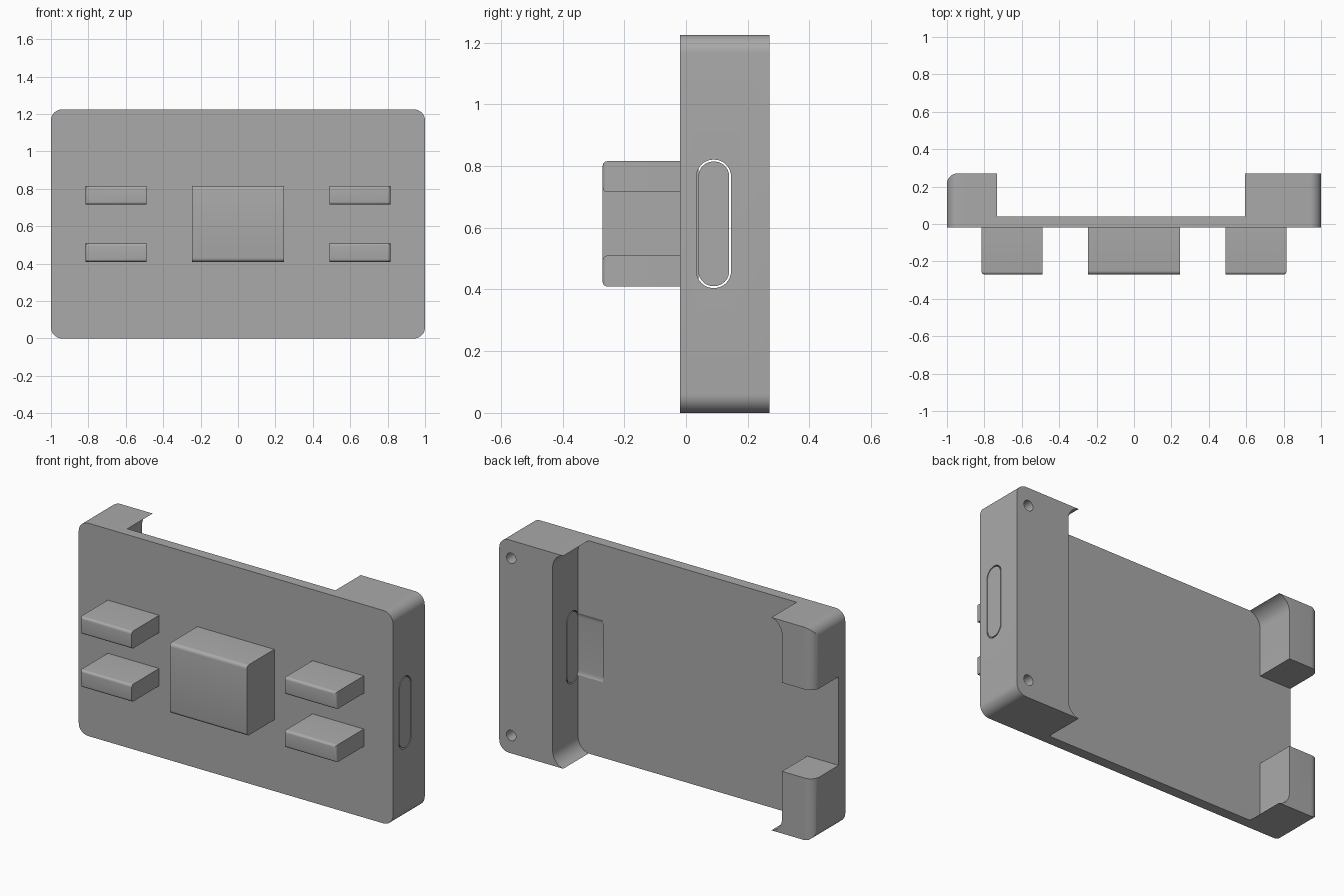
import bpy, bmesh, math
from mathutils import Vector

if "Cube" in bpy.data.objects:
    bpy.data.objects.remove(bpy.data.objects["Cube"], do_unlink=True)

grey = bpy.data.materials.new("plain grey")
grey.use_nodes = True
COLOUR = (0.4, 0.4, 0.4, 1)
grey.diffuse_color = COLOUR
grey.node_tree.nodes["Principled BSDF"].inputs["Base Color"].default_value = COLOUR

H = 1.225                            # height of the case
FRONT, FLOOR, BACK = -0.02, 0.04, 0.27
MID = H / 2


def rounded(a0, a1, b0, b1, r, steps=10):
    """Outline of a rounded rectangle."""
    points = []
    corners = ((a1 - r, b1 - r), (a0 + r, b1 - r), (a0 + r, b0 + r), (a1 - r, b0 + r))
    for quarter, (a, b) in enumerate(corners):
        for i in range(steps + 1):
            t = (quarter + i / steps) * math.pi / 2
            points.append((a + r * math.cos(t), b + r * math.sin(t)))
    return points


def prism(name, outline, axis, low, high):
    """Extrude an outline along one axis; its two numbers fill the other axes."""
    def place(a, b, c):
        return {"x": (c, a, b), "y": (a, c, b), "z": (a, b, c)}[axis]
    bm = bmesh.new()
    face = bm.faces.new([bm.verts.new(place(a, b, low)) for a, b in outline])
    new = bmesh.ops.extrude_face_region(bm, geom=[face])["geom"]
    shift = Vector(place(0, 0, high - low))
    bmesh.ops.translate(bm, vec=shift, verts=[v for v in new if isinstance(v, bmesh.types.BMVert)])
    bmesh.ops.recalc_face_normals(bm, faces=bm.faces)
    mesh = bpy.data.meshes.new(name)
    bm.to_mesh(mesh)
    bm.free()
    mesh.materials.append(grey)
    obj = bpy.data.objects.new(name, mesh)
    bpy.context.collection.objects.link(obj)
    return obj


def box(name, x0, x1, y0, y1, z0, z1):
    return prism(name, [(x0, y0), (x1, y0), (x1, y1), (x0, y1)], "z", z0, z1)


def cut(obj, cutter):
    mod = obj.modifiers.new("cut", "BOOLEAN")
    mod.operation, mod.solver, mod.object = "DIFFERENCE", "EXACT", cutter
    bpy.context.view_layer.objects.active = obj
    bpy.ops.object.modifier_apply(modifier=mod.name)
    bpy.data.objects.remove(cutter, do_unlink=True)


def circle(a, b, r, n=24):
    return [(a + r * math.cos(i * math.tau / n), b + r * math.sin(i * math.tau / n)) for i in range(n)]


# Case: rounded slab with a pocket open at the back, top and bottom
case = prism("case", rounded(-1, 1, 0, H, 0.06), "y", FRONT, BACK)
cut(case, prism("pocket_cutter", rounded(-0.8, 0.66, -0.002, H + 0.002, 0.085), "y", FLOOR, 0.5))

# Gap that leaves two separate corner blocks on the right end
cut(case, box("gap_cutter", -1.2, -0.7, FLOOR, 0.5, MID - 0.255, MID + 0.255))

# Rounded outer back edge of the corner blocks
R = 0.055
arc = [(-1 + R - R * math.cos(t), BACK - R + R * math.sin(t))
       for t in (i * math.pi / 16 for i in range(9))]
cut(case, prism("edge_cutter", arc + [(-1 + R, 0.4), (-1.1, 0.4), (-1.1, BACK - R)], "z", -0.1, H + 0.1))

# Screw holes in the back of the left block
for z in (MID - 0.51, MID + 0.51):
    cut(case, prism("hole_cutter", circle(0.924, z, 0.03), "y", BACK - 0.15, BACK + 0.1))

# Side slot, filled by a loose plug with a hairline gap around it
S0, S1, SLOT = 0.034, 0.146, 0.208
cut(case, prism("slot_cutter", rounded(S0, S1, MID - SLOT, MID + SLOT, 0.055), "x", 0.5, 1.1))
G = 0.006
plug = prism("side_plug", rounded(S0 + G, S1 - G, MID - SLOT + G, MID + SLOT - G, 0.049), "x", 0.66, 1)


def soften(obj, test, width):
    """Round the front edges chosen by a rule on their midpoints."""
    bm = bmesh.new()
    bm.from_mesh(obj.data)
    edges = []
    for e in bm.edges:
        if all(abs(v.co.y + BACK) < 0.001 for v in e.verts):
            if test((e.verts[0].co + e.verts[1].co) / 2):
                edges.append(e)
    bmesh.ops.bevel(bm, geom=edges, offset=width, segments=5, profile=0.5, affect="EDGES")
    bm.to_mesh(obj.data)
    bm.free()


# Centre block, rounded along its top and bottom front edges
parts = [case, plug]
centre = box("centre_block", -0.245, 0.245, -BACK, FRONT, MID - 0.203, MID + 0.203)
soften(centre, lambda p: abs(p.x) < 0.1, 0.02)
parts.append(centre)

# Four side lugs, rounded on all front edges but the inner one
for side, sx in (("left", 1), ("right", -1)):
    for level, sz in (("upper", 1), ("lower", -1)):
        xs = sorted((0.488 * sx, 0.815 * sx))
        zs = sorted((MID + 0.103 * sz, MID + 0.203 * sz))
        lug = box(f"{level}_{side}_lug", xs[0], xs[1], -BACK, FRONT, zs[0], zs[1])
        soften(lug, lambda p: abs(p.x) > 0.5, 0.015)
        parts.append(lug)

# Smooth shading with sharp edges kept
bpy.ops.object.select_all(action="DESELECT")
for obj in parts:
    obj.select_set(True)
bpy.context.view_layer.objects.active = case
bpy.ops.object.shade_smooth_by_angle(angle=math.radians(30))
